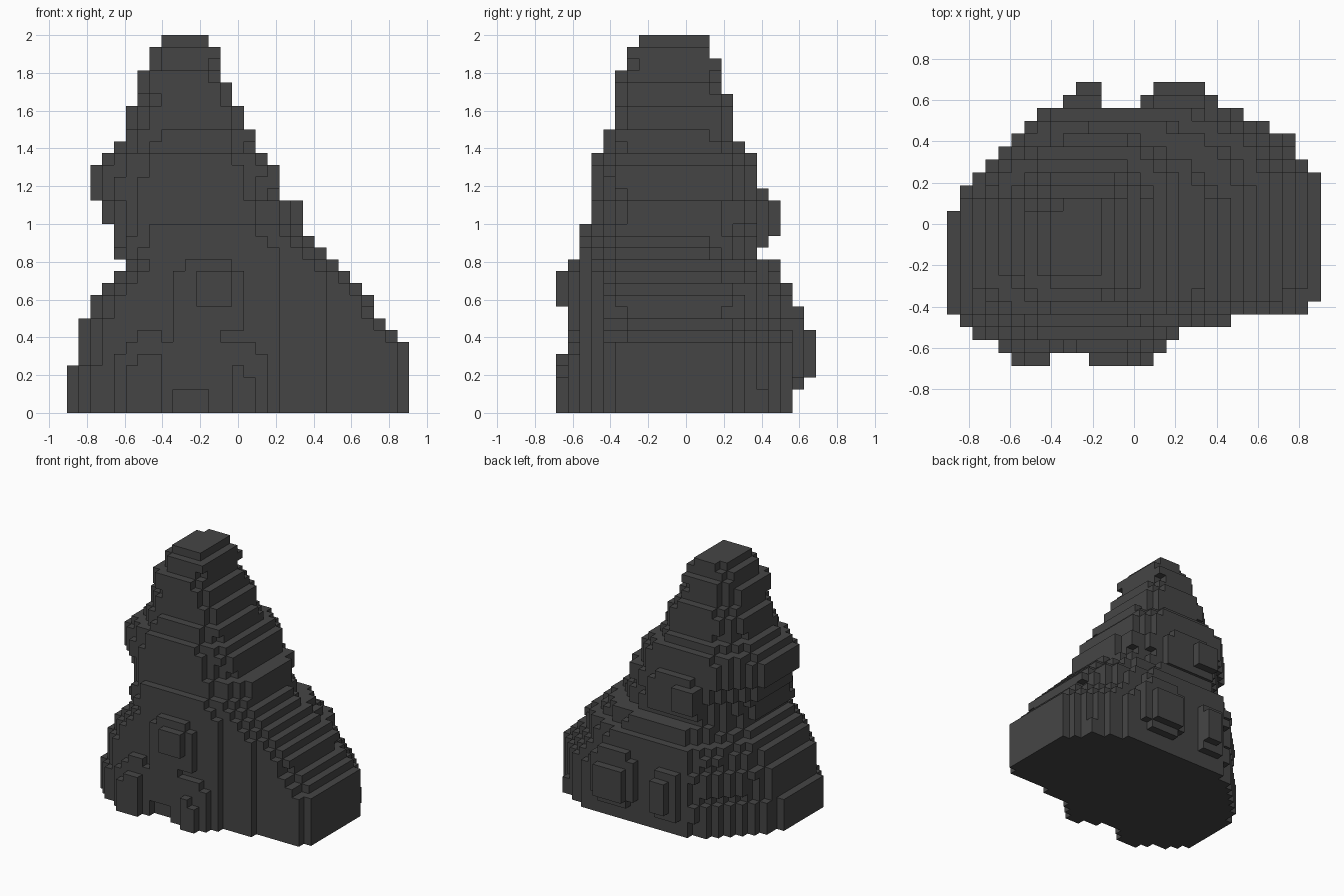
import bpy, bmesh, math

if "Cube" in bpy.data.objects:
    bpy.data.objects.remove(bpy.data.objects["Cube"])

CELL = 0.0625
NX, NY, NZ = 29, 22, 32


def runs(*pairs):
    """Expand (count, value) runs into one value per layer."""
    return [v for n, v in pairs for _ in range(n)]


# Outline limits of the rock in each block layer, bottom to top
left = runs((4, 0), (4, 1), (2, 2), (1, 3), (1, 4), (1, 5), (3, 4), (2, 3),
            (3, 2), (1, 3), (1, 4), (3, 5), (3, 6), (2, 7), (1, 8))
right = runs((6, 29), (1, 28), (1, 27), (2, 26), (1, 25), (1, 24), (1, 23),
             (1, 22), (1, 21), (3, 20), (3, 18), (1, 17), (2, 16), (2, 15),
             (2, 14), (3, 13), (1, 12))
front = runs((13, 2), (3, 2), (6, 3), (2, 4), (5, 5), (2, 6), (1, 7))
back = runs((11, 20), (2, 19), (9, 17), (1, 16), (4, 15), (3, 14), (2, 13))

# Corner rounding by layer: front left, front right, back left, back right
corners = [
    (0, (2.4, 3, 3, 5, 9, 9, 9, 8)),
    (8, (2.4, 3, 4, 5, 7, 8, 10, 8)),
    (12, (3, 3, 5, 4, 5, 7, 9, 7)),
    (16, (4, 4, 5, 4, 5, 5, 5, 5)),
    (20, (6, 4, 5, 3, 5, 5, 4, 4)),
    (24, (3, 3, 2, 2, 3, 3, 3, 3)),
    (31, (1, 1, 1, 1, 2, 2, 1, 1)),
]
ROUND = (1.3, 1.4, 1.25, 2.0)


def corner_sizes(k):
    for (ka, a), (kb, b) in zip(corners, corners[1:]):
        if k <= kb:
            t = (k - ka) / (kb - ka)
            return [p + (q - p) * t for p, q in zip(a, b)]


def inside(x, y, k, c):
    """True when a cell centre lies in the rounded outline of layer k."""
    # the ridge on the right is set back from the front in two steps
    y0 = max(front[k], 4 if x > 22 else 3 if x > 18 else 0)
    if not (left[k] < x < right[k] and y0 < y < back[k]):
        return False
    dl, dr, df, db = x - left[k], right[k] - x, y - front[k], back[k] - y
    for i, (dx, dy) in enumerate(((dl, df), (dr, df), (dl, db), (dr, db))):
        cx, cy = c[2 * i], c[2 * i + 1]
        if dx < cx and dy < cy:
            if (1 - dx / cx) ** ROUND[i] + (1 - dy / cy) ** ROUND[i] > 1:
                return False
    return True


# Main rock mass
cells = set()
for k in range(NZ):
    c = corner_sizes(k)
    for i in range(NX):
        for j in range(NY):
            if inside(i + 0.5, j + 0.5, k, c):
                cells.add((i, j, k))

# Knobs: x, y and z cell ranges
knobs = [
    (4, 9, 1, 5, 0, 5), (5, 9, 1, 5, 5, 6), (6, 8, 1, 5, 6, 7),       # front left
    (5, 8, 0, 2, 0, 4), (6, 8, 0, 2, 4, 5),
    (9, 15, 1, 5, 7, 12), (10, 14, 1, 5, 12, 13), (11, 14, 0, 2, 9, 12),  # front centre
    (9, 13, 1, 5, 2, 7),
    (12, 17, 1, 5, 0, 5), (13, 16, 1, 5, 5, 6),                       # front foot
    (14, 16, 0, 2, 0, 3), (14, 15, 0, 2, 3, 4),
    (15, 21, 17, 21, 3, 8), (16, 20, 17, 21, 2, 9), (16, 20, 20, 22, 3, 7),  # back right
    (9, 12, 17, 21, 2, 8), (10, 12, 20, 22, 3, 7),                    # back left
    (8, 15, 14, 18, 14, 18), (9, 14, 14, 18, 18, 19), (8, 11, 17, 19, 15, 18),  # upper back
]
for x0, x1, y0, y1, z0, z1 in knobs:
    cells.update((i, j, k) for i in range(x0, x1)
                 for j in range(y0, y1) for k in range(z0, z1))

# Skin: one square for every exposed block side
bm = bmesh.new()
verts = {}


def vert(p):
    if p not in verts:
        verts[p] = bm.verts.new(((p[0] - NX / 2) * CELL,
                                 (p[1] - NY / 2) * CELL, p[2] * CELL))
    return verts[p]


for cell in cells:
    for axis in range(3):
        u, v = (axis + 1) % 3, (axis + 2) % 3
        for side in (0, 1):
            nb = list(cell)
            nb[axis] += 1 if side else -1
            if tuple(nb) in cells:
                continue
            quad = []
            for a, b in ((0, 0), (1, 0), (1, 1), (0, 1)):
                p = list(cell)
                p[axis] += side
                p[u] += a
                p[v] += b
                quad.append(vert(tuple(p)))
            bm.faces.new(quad if side else quad[::-1])

mesh = bpy.data.meshes.new("rock")
bm.to_mesh(mesh)
bm.free()

stone = bpy.data.materials.new("dark grey stone")
stone.diffuse_color = (0.06, 0.06, 0.06, 1)
stone.use_nodes = True
stone.node_tree.nodes["Principled BSDF"].inputs["Base Color"].default_value = stone.diffuse_color
mesh.materials.append(stone)
rock = bpy.data.objects.new("rock", mesh)
bpy.context.collection.objects.link(rock)
